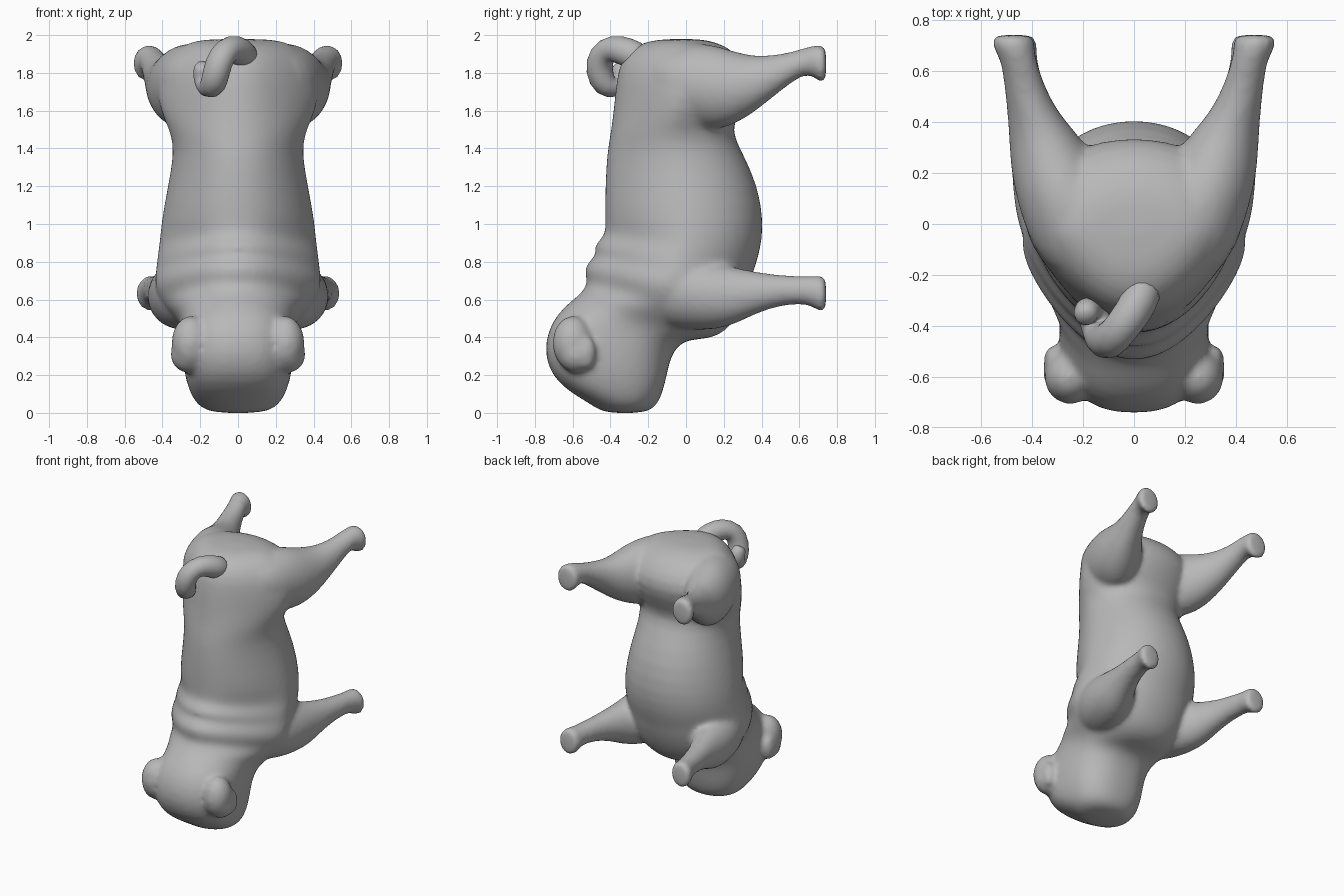
import bpy, bmesh, math
from mathutils import Vector, Matrix

fur = bpy.data.materials.new("grey_fur")
fur.diffuse_color = (0.48, 0.48, 0.48, 1)
X = Vector((1, 0, 0))


def loft(bm, rings, sides=24):
    """Closed tube; each ring is (centre, axis_u, axis_v, power, taper)."""
    loops = []
    for c, u, v, p, k in rings:
        loop = []
        for i in range(sides):
            a = 2 * math.pi * i / sides
            cu, sv = math.cos(a), math.sin(a)
            px = math.copysign(abs(cu) ** (2 / p), cu)
            py = math.copysign(abs(sv) ** (2 / p), sv)
            px *= 1 + k * min(py, 0)        # narrow towards the back
            loop.append(bm.verts.new(c + u * px + v * py))
        loops.append(loop)
    for a, b in zip(loops, loops[1:]):
        for i in range(sides):
            j = (i + 1) % sides
            bm.faces.new((a[i], a[j], b[j], b[i]))
    bm.faces.new(loops[0][::-1])
    bm.faces.new(loops[-1])


def finish(bm, name, fuse=False):
    bmesh.ops.recalc_face_normals(bm, faces=bm.faces)
    me = bpy.data.meshes.new(name)
    bm.to_mesh(me)
    bm.free()
    me.materials.append(fur)
    for f in me.polygons:
        f.use_smooth = True
    ob = bpy.data.objects.new(name, me)
    bpy.context.collection.objects.link(ob)
    sub = ob.modifiers.new("round", 'SUBSURF')
    sub.levels = sub.render_levels = 1
    if fuse:
        rm = ob.modifiers.new("fuse", 'REMESH')
        rm.mode = 'VOXEL'
        rm.voxel_size = 0.016
        rm.use_smooth_shade = True
        sm = ob.modifiers.new("soften", 'SMOOTH')
        sm.factor = 0.5
        sm.iterations = 10
    return ob


# Body and head: back point (y, z), belly point (y, z), half width
body = [
    (-.15, 1.98, .08, 1.985, .20), (-.27, 1.95, .22, 1.945, .30),
    (-.35, 1.87, .31, 1.86, .39), (-.37, 1.75, .355, 1.75, .44),
    (-.385, 1.6, .29, 1.6, .42), (-.40, 1.48, .235, 1.5, .36),
    (-.42, 1.38, .30, 1.38, .34), (-.43, 1.2, .385, 1.2, .375),
    (-.43, 1.02, .415, 1.0, .41), (-.425, .94, .395, .86, .42),
    (-.482, .90, .37, .78, .43), (-.487, .86, .35, .72, .435),
    (-.475, .835, .34, .68, .44), (-.532, .79, .32, .62, .445),
    (-.54, .74, .30, .57, .44), (-.52, .69, .265, .50, .41),
    (-.55, .64, .215, .435, .36), (-.60, .60, .14, .395, .315),
    (-.68, .53, .05, .39, .295), (-.735, .43, -.03, .375, .295),
    (-.75, .32, -.08, .30, .295), (-.72, .21, -.10, .2, .285),
    (-.635, .12, -.12, .12, .26), (-.50, .045, -.145, .05, .225),
    (-.44, -.005, -.20, -.005, .15)]
bm = bmesh.new()
rings = []
for yb, zb, yf, zf, w in body:
    b, f = Vector((0, yb, zb)), Vector((0, yf, zf))
    taper = .35 if zb > 1.55 else .18 if zb > .95 else .33 if zb > .66 else 0
    power = 2.5 if .1 < zb < .55 else 2.1
    rings.append(((b + f) / 2, X * w, (f - b) / 2, power, taper))
loft(bm, rings, 32)

# Legs: y, x, z, half width, half height, from hip or shoulder to sole
hind_leg = [
    (-.22, .17, 1.77, .12, .13), (-.1, .2, 1.75, .195, .19),
    (.02, .235, 1.735, .205, .225), (.13, .27, 1.725, .2, .23),
    (.22, .305, 1.718, .18, .208), (.32, .343, 1.73, .148, .168),
    (.39, .375, 1.752, .12, .138), (.46, .405, 1.783, .095, .113),
    (.55, .432, 1.825, .08, .083), (.63, .45, 1.865, .071, .07),
    (.68, .468, 1.862, .078, .085), (.715, .475, 1.847, .088, .104),
    (.745, .475, 1.847, .083, .096)]
front_leg = [
    (-.27, .17, .68, .12, .13), (-.17, .21, .66, .175, .19),
    (-.04, .255, .64, .195, .2), (.1, .295, .625, .18, .19),
    (.22, .335, .615, .147, .165), (.33, .375, .63, .107, .125),
    (.45, .41, .645, .083, .09), (.55, .43, .65, .074, .078),
    (.63, .445, .65, .069, .073), (.68, .457, .64, .074, .086),
    (.715, .463, .63, .083, .099), (.745, .463, .63, .077, .091)]
for leg in (hind_leg, front_leg):
    for s in (1, -1):
        loft(bm, [(Vector((s * x, y, z)), X * w, Vector((0, 0, h)), 2, 0)
                  for y, x, z, w, h in leg])

# Folded ears lying on the sides of the head, each with a small lifted tip
for s in (1, -1):
    for c, r in (((.25, -.6, .37), (.105, .11, .145)),
                 ((.26, -.58, .31), (.1, .1, .1)),
                 ((.315, -.53, .32), (.04, .055, .09))):
        m = Matrix.Translation((s * c[0], c[1], c[2])) @ Matrix.Diagonal((*r, 1))
        bmesh.ops.create_uvsphere(bm, u_segments=20, v_segments=12,
                                  radius=1, matrix=m)
finish(bm, "body_head_ears_and_legs", fuse=True)

# Curled tail: swept tube, x, y, z, radius
tail = [(.05, -.22, 1.87, .08), (.02, -.31, 1.91, .08),
        (-.035, -.39, 1.935, .078), (-.085, -.45, 1.9, .078),
        (-.115, -.465, 1.81, .078), (-.13, -.43, 1.73, .076),
        (-.155, -.37, 1.72, .068), (-.18, -.335, 1.76, .06),
        (-.19, -.345, 1.82, .055), (-.185, -.375, 1.85, .04)]
pts = [Vector(t[:3]) for t in tail]
bm = bmesh.new()
rings = []
for i, p in enumerate(pts):
    d = (pts[min(i + 1, len(pts) - 1)] - pts[max(i - 1, 0)]).normalized()
    u = (X - d * X.dot(d)).normalized()
    rings.append((p, u * tail[i][3] * .95, d.cross(u) * tail[i][3], 2, 0))
loft(bm, rings, 14)
finish(bm, "curled_tail")
